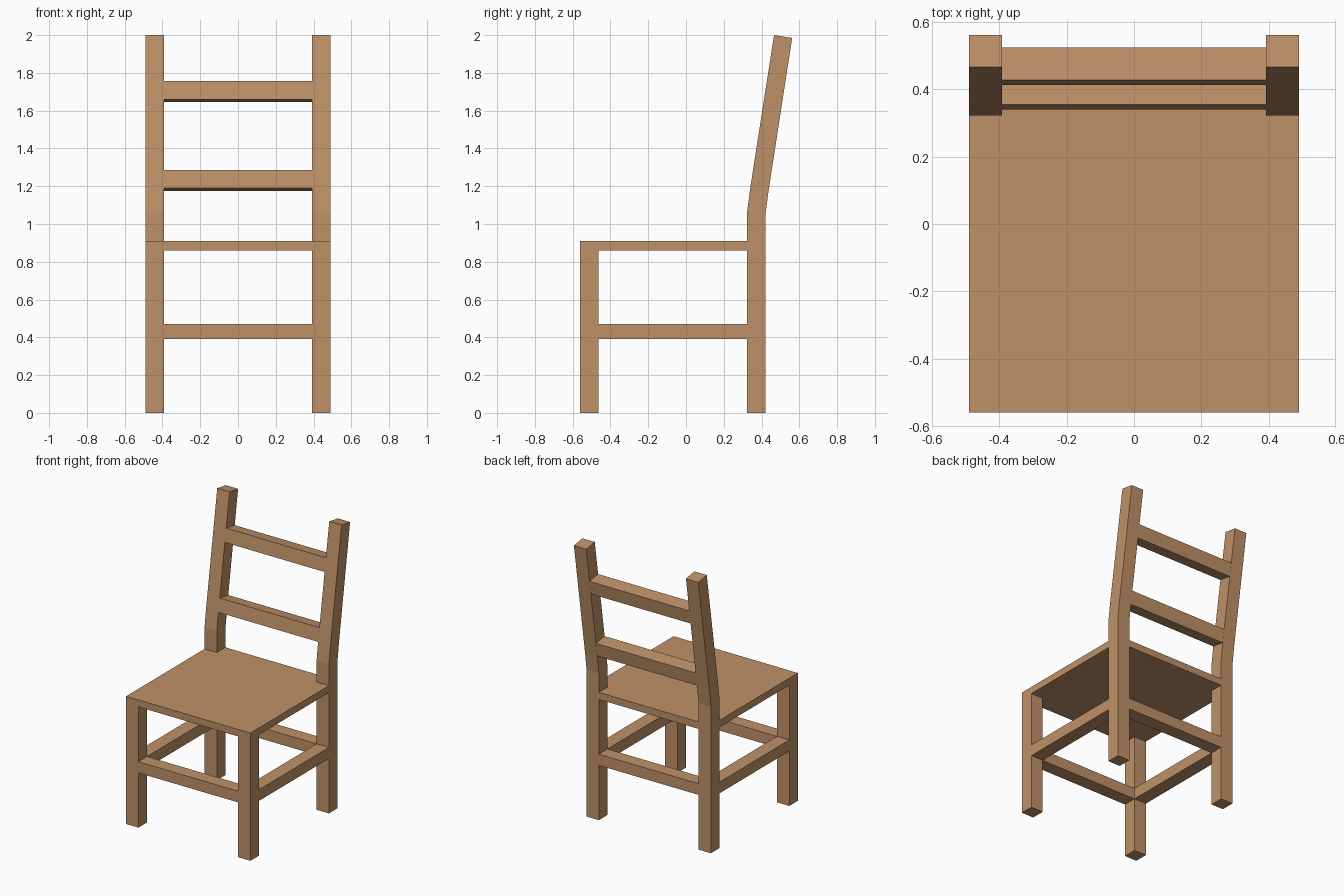
import bpy, bmesh

if "Cube" in bpy.data.objects:
    bpy.data.objects.remove(bpy.data.objects["Cube"])

wood = bpy.data.materials.new("light_wood")
wood.diffuse_color = (0.52, 0.285, 0.138, 1)
wood.use_nodes = True
wood.node_tree.nodes["Principled BSDF"].inputs["Base Color"].default_value = wood.diffuse_color

# overall measures
XO, XI = 0.49, 0.393            # outer and inner side of the legs
YF, YFI = -0.56, -0.463         # front legs
YB, YBI = 0.42, 0.323           # back posts
SEAT_Z, SEAT_TOP = 0.86, 0.91
RAIL = (0.39, 0.47)


def prism(name, pts, lo, hi, axis):
    """Extrude a closed profile along x (points are y, z) or z (points are x, y)."""
    bm = bmesh.new()
    place = (lambda p, t: (t, *p)) if axis == "x" else (lambda p, t: (*p, t))
    face = bm.faces.new([bm.verts.new(place(p, lo)) for p in pts])
    new = bmesh.ops.extrude_face_region(bm, geom=[face])["geom"]
    step = (hi - lo, 0, 0) if axis == "x" else (0, 0, hi - lo)
    bmesh.ops.translate(bm, vec=step, verts=[v for v in new if isinstance(v, bmesh.types.BMVert)])
    bmesh.ops.recalc_face_normals(bm, faces=bm.faces)
    me = bpy.data.meshes.new(name)
    bm.to_mesh(me)
    bm.free()
    me.materials.append(wood)
    ob = bpy.data.objects.new(name, me)
    bpy.context.collection.objects.link(ob)
    return ob


def box(name, x, y, z):
    return prism(name, [(x[0], y[0]), (x[1], y[0]), (x[1], y[1]), (x[0], y[1])], *z, "z")


# seat: full width in front, narrower tongue between the back posts
prism("seat", [(-XO, YF), (XO, YF), (XO, YBI), (XI, YBI), (XI, YB),
               (-XI, YB), (-XI, YBI), (-XO, YBI)], SEAT_Z, SEAT_TOP, "z")

# back post profile: straight below, bent backwards above the seat
post = [(YBI, 0), (YB, 0), (YB, 1.045), (0.437, 1.175), (0.562, 1.985),
        (0.466, 2.0), (0.34, 1.19), (YBI, 1.06)]

for side, s in (("left", -1), ("right", 1)):
    x = sorted((s * XI, s * XO))
    box(f"front_leg_{side}", x, (YF, YFI), (0, SEAT_Z))
    prism(f"back_post_{side}", post, *x, "x")
    box(f"side_stretcher_{side}", x, (YFI, YBI), RAIL)

# front and back stretchers
box("front_stretcher", (-XI, XI), (YF, YFI), RAIL)
box("back_stretcher", (-XI, XI), (YBI, YB), RAIL)

# backrest slats, tilted with the posts
for name, y, z in (("lower_slat", 0.34, 1.19), ("upper_slat", 0.413, 1.66)):
    prism(name, [(y, z), (y + 0.096, z - 0.015), (y + 0.111, z + 0.081),
                 (y + 0.015, z + 0.096)], -XI, XI, "x")
